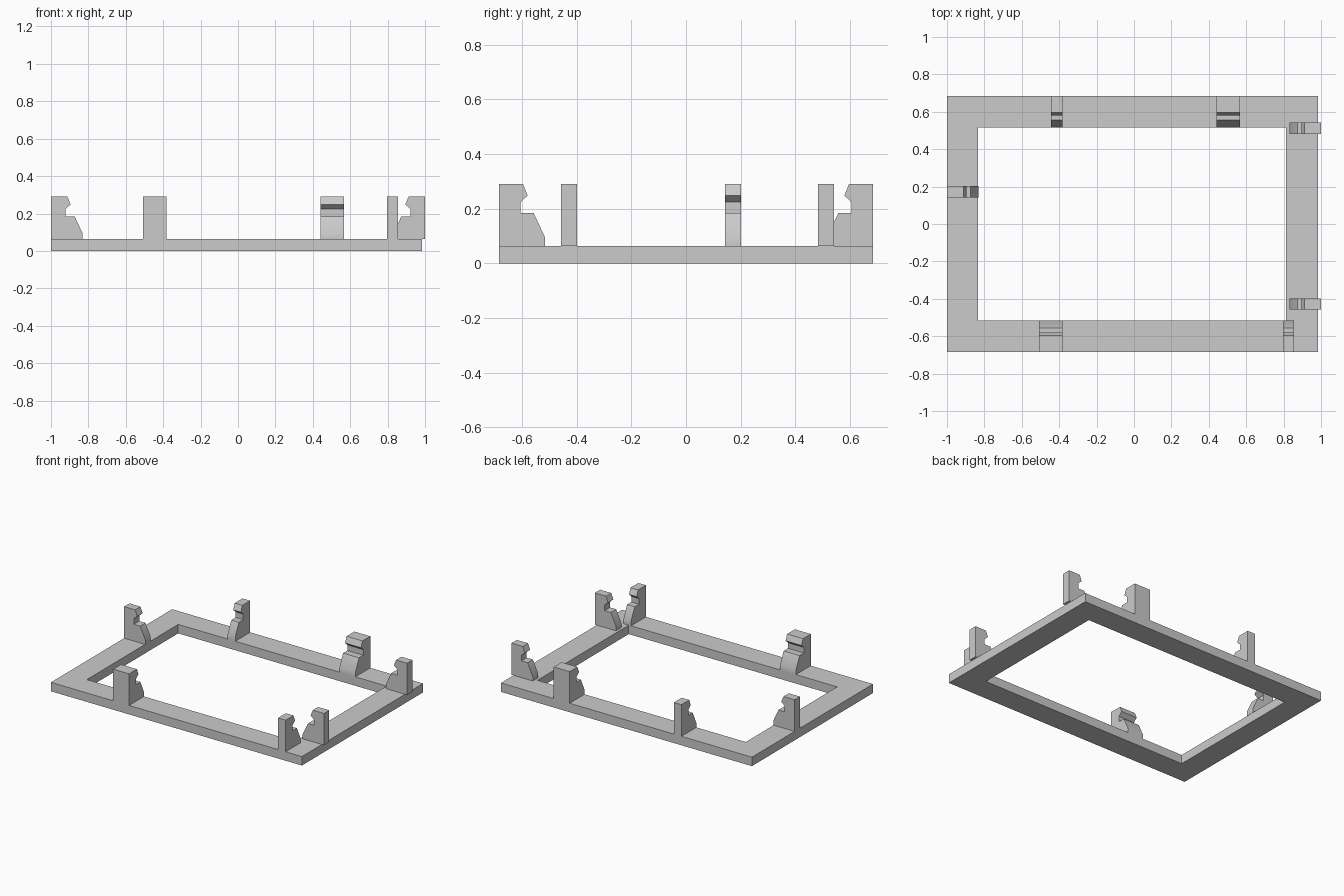
import bpy
import bmesh
from math import radians
from mathutils import Matrix, Vector

cube = bpy.data.objects.get("Cube")
if cube:
    bpy.data.objects.remove(cube, do_unlink=True)

FRAME_TOP = 0.064
HALF_DEPTH = 0.684
LEFT_EDGE, RIGHT_EDGE = 0.984, -1.0

# One plain grey for the whole piece
grey = bpy.data.materials.new("light grey plastic")
grey.use_nodes = True
colour = (0.6, 0.6, 0.6, 1)
grey.diffuse_color = colour
grey.node_tree.nodes["Principled BSDF"].inputs["Base Color"].default_value = colour


def finish(name, bm):
    bmesh.ops.recalc_face_normals(bm, faces=bm.faces)
    mesh = bpy.data.meshes.new(name)
    bm.to_mesh(mesh)
    bm.free()
    mesh.materials.append(grey)
    obj = bpy.data.objects.new(name, mesh)
    bpy.context.collection.objects.link(obj)
    return obj


def extrude(bm, faces, offset):
    result = bmesh.ops.extrude_face_region(bm, geom=faces)
    verts = [g for g in result["geom"] if isinstance(g, bmesh.types.BMVert)]
    bmesh.ops.translate(bm, verts=verts, vec=offset)


# Flat rectangular base frame
def rectangle(bm, x0, x1, y):
    return [bm.verts.new((px, py, 0)) for px, py in ((x0, -y), (x1, -y), (x1, y), (x0, y))]


bm = bmesh.new()
outer = rectangle(bm, RIGHT_EDGE, LEFT_EDGE, HALF_DEPTH)
inner = rectangle(bm, -0.834, 0.814, 0.516)
ring = []
for i in range(4):
    j = (i + 1) % 4
    ring.append(bm.faces.new((outer[i], outer[j], inner[j], inner[i])))
extrude(bm, ring, Vector((0, 0, FRAME_TOP)))
finish("base_frame", bm)

# Clip side profile: distance inward from the outer edge, height
PROFILE = [(0, FRAME_TOP), (0.168, FRAME_TOP), (0.168, 0.096), (0.127, 0.184),
           (0.078, 0.184), (0.078, 0.224), (0.105, 0.248), (0.088, 0.29), (0, 0.29)]


def clip(name, x, y, width, turn):
    """Snap clip whose back sits at (x, y) and whose hook points inward."""
    bm = bmesh.new()
    side = bm.faces.new([bm.verts.new((-width / 2, d, z)) for d, z in PROFILE])
    extrude(bm, [side], Vector((width, 0, 0)))
    place = Matrix.Translation((x, y, 0)) @ Matrix.Rotation(radians(turn), 4, "Z")
    bmesh.ops.transform(bm, matrix=place, verts=bm.verts)
    obj = finish(name, bm)
    bpy.ops.object.select_all(action="DESELECT")
    obj.select_set(True)
    bpy.context.view_layer.objects.active = obj
    bpy.ops.object.shade_smooth_by_angle(angle=radians(30))


# Clips around the frame; the left pair overhangs its edge slightly
clip("front_wide_clip", -0.445, -HALF_DEPTH, 0.126, 0)
clip("front_narrow_clip", 0.826, -HALF_DEPTH, 0.06, 0)
clip("back_narrow_clip", -0.413, HALF_DEPTH, 0.06, 180)
clip("back_wide_clip", 0.504, HALF_DEPTH, 0.126, 180)
clip("right_clip", RIGHT_EDGE, 0.172, 0.06, -90)
clip("left_back_clip", 1.0, 0.512, 0.06, 90)
clip("left_front_clip", 1.0, -0.428, 0.06, 90)
